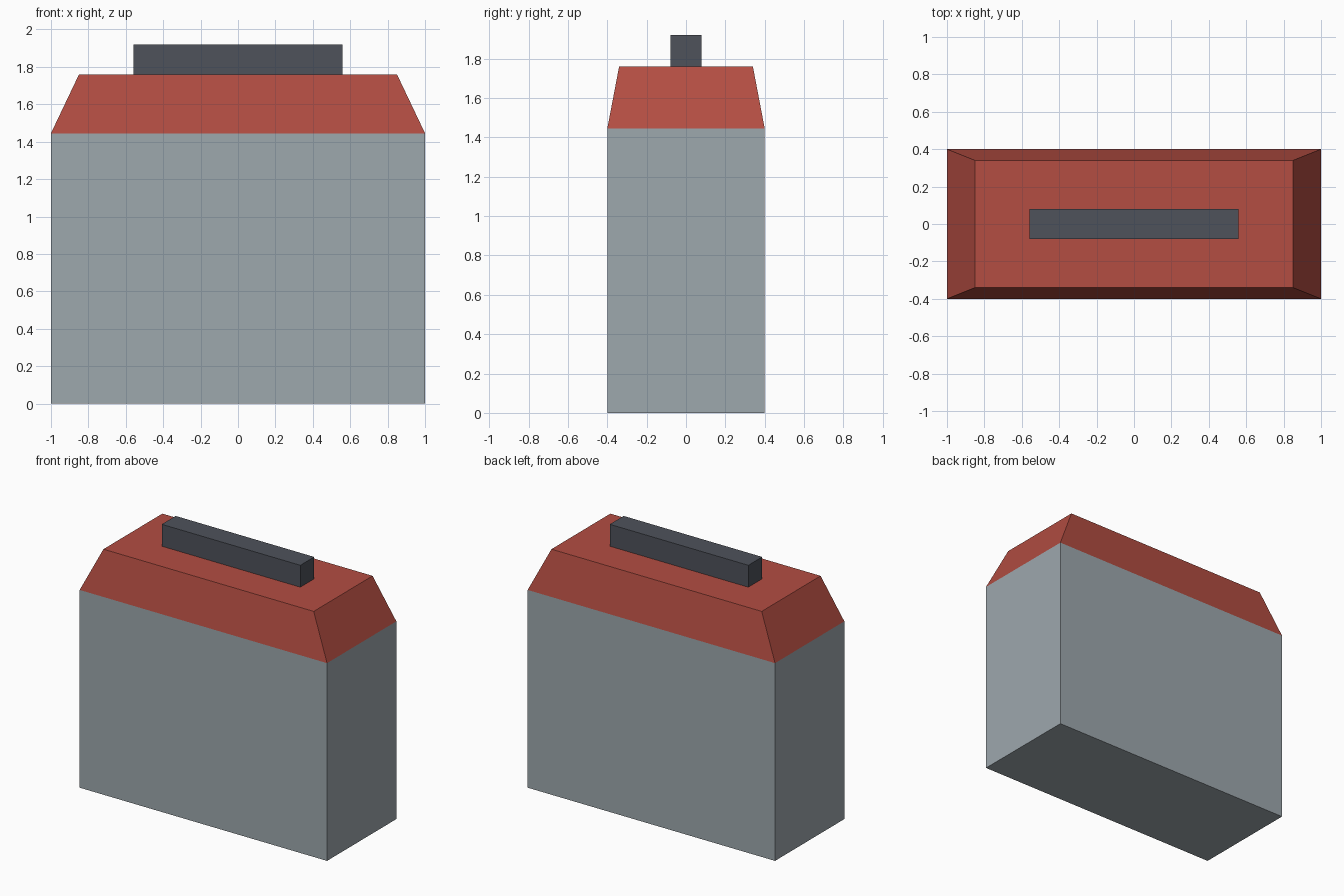
import bpy, bmesh

if "Cube" in bpy.data.objects:
    bpy.data.objects.remove(bpy.data.objects["Cube"])


def material(name, srgb):
    m = bpy.data.materials.new(name)
    lin = [((c / 255 + 0.055) / 1.055) ** 2.4 for c in srgb]
    m.diffuse_color = (*lin, 1)
    m.use_nodes = True
    m.node_tree.nodes["Principled BSDF"].inputs["Base Color"].default_value = m.diffuse_color
    return m


def stacked(name, levels, mats):
    """Closed solid through rectangles (half x, half y, z); one material per storey."""
    bm = bmesh.new()
    rings = [[bm.verts.new((sx * hx, sy * hy, z))
              for sx, sy in ((-1, -1), (1, -1), (1, 1), (-1, 1))]
             for hx, hy, z in levels]
    bm.faces.new(rings[0][::-1])
    for k in range(len(rings) - 1):
        lo, hi = rings[k], rings[k + 1]
        for i in range(4):
            j = (i + 1) % 4
            bm.faces.new((lo[i], lo[j], hi[j], hi[i])).material_index = k
    bm.faces.new(rings[-1]).material_index = len(mats) - 1
    mesh = bpy.data.meshes.new(name)
    bm.to_mesh(mesh)
    bm.free()
    for m in mats:
        mesh.materials.append(m)
    obj = bpy.data.objects.new(name, mesh)
    bpy.context.collection.objects.link(obj)
    return obj


grey = material("pale grey", (158, 168, 174))
red = material("brick red", (179, 77, 66))
dark = material("dark slate", (78, 82, 91))

# Case: grey box with a red tapered shoulder
stacked("case", [(1, 0.4, 0), (1, 0.4, 1.445), (0.85, 0.34, 1.76)], [grey, red])

# Bar handle on top
stacked("handle", [(0.56, 0.08, 1.76), (0.56, 0.08, 1.92)], [dark])
